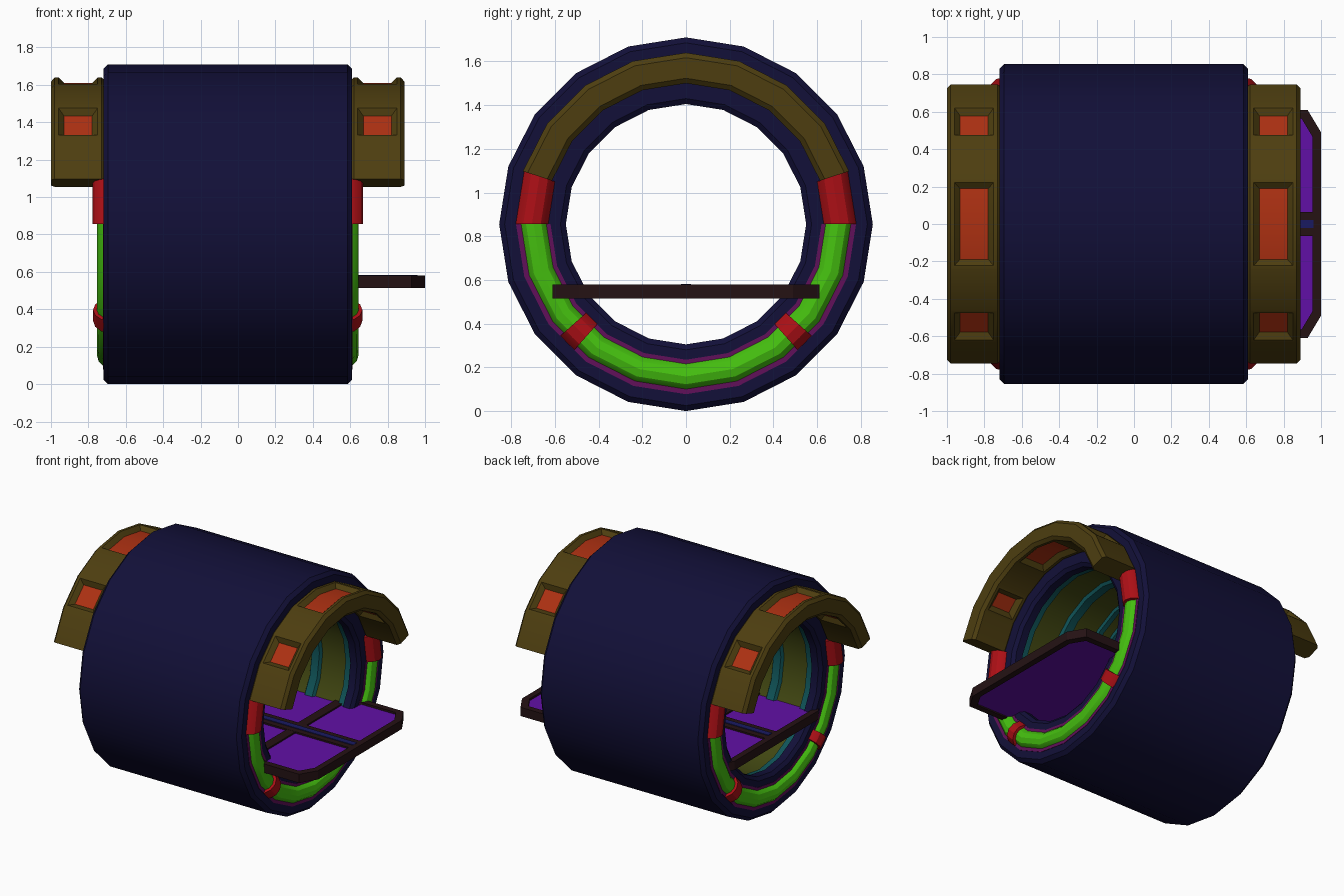
import bpy, bmesh
from math import sin, cos, radians, pi

if "Cube" in bpy.data.objects:
    bpy.data.objects.remove(bpy.data.objects["Cube"])

CX, CZ, STEP = -0.055, 0.855, 18   # ring axis position, 20-sided rings


def mat(name, rgb):
    m = bpy.data.materials.new(name)
    m.diffuse_color = (*rgb, 1)
    m.use_nodes = True
    m.node_tree.nodes["Principled BSDF"].inputs["Base Color"].default_value = m.diffuse_color
    return m


NAVY = mat("navy", (0.006, 0.005, 0.04))
BROWN = mat("brown", (0.075, 0.048, 0.005))
ORANGE = mat("orange", (0.42, 0.03, 0.006))
RED = mat("red", (0.42, 0.005, 0.008))
GREEN = mat("green", (0.06, 0.53, 0.005))
MAGENTA = mat("magenta", (0.12, 0.005, 0.1))
PURPLE = mat("purple", (0.12, 0.005, 0.38))
DARK = mat("dark", (0.018, 0.006, 0.007))
TEAL = mat("teal", (0.005, 0.09, 0.1))
OLIVE = mat("olive", (0.055, 0.065, 0.006))
BLUE = mat("blue", (0.01, 0.01, 0.12))


def finish(bm, name, mats, loc=(0, 0, 0), mirror=False):
    me = bpy.data.meshes.new(name)
    bm.to_mesh(me)
    bm.free()
    ob = bpy.data.objects.new(name, me)
    ob.location = loc
    bpy.context.collection.objects.link(ob)
    for m in mats:
        me.materials.append(m)
    if mirror:
        ob.modifiers.new("mirror", 'MIRROR')
    bpy.ops.object.select_all(action='DESELECT')
    ob.select_set(True)
    bpy.context.view_layer.objects.active = ob
    bpy.ops.object.shade_smooth_by_angle(angle=radians(30))
    return ob


def sweep(profile, angles, closed=False):
    """Sweep a closed (x, radius) profile round the x axis, 0 degrees = up."""
    bm = bmesh.new()
    rows = [[bm.verts.new((x, r * sin(radians(a)), r * cos(radians(a))))
             for x, r in profile] for a in angles]
    n, k = len(profile), len(rows)
    strips = {}
    for i in range(k if closed else k - 1):
        p, q = rows[i], rows[(i + 1) % k]
        for j in range(n):
            m = (j + 1) % n
            strips[i, j] = bm.faces.new((p[j], p[m], q[m], q[j]))
    if not closed:
        bm.faces.new(rows[0])
        bm.faces.new(rows[-1])
    bmesh.ops.recalc_face_normals(bm, faces=bm.faces)
    return bm, strips


def ring(name, profile, m, angles=None, mirror=True):
    closed = angles is None
    bm, _ = sweep(profile, angles or range(0, 360, STEP), closed)
    return finish(bm, name, [m], (CX, 0, CZ), mirror)


def circle(x, r, rad, n=12):
    return [(x + rad * cos(2 * pi * i / n), r + rad * sin(2 * pi * i / n)) for i in range(n)]


def band(x, half, r0, r1):
    return [(x - half, r0), (x + half, r0), (x + half, r1), (x - half, r1)]


# main barrel, with rolled end lips
end = [(0.64, 0.855), (0.665, 0.83), (0.665, 0.575), (0.645, 0.55), (0.59, 0.55), (0.57, 0.6)]
ring("barrel", end + [(-x, r) for x, r in reversed(end)], NAVY, mirror=False)

# inner lining and ribs
ring("lining", band(0, 0.59, 0.58, 0.61), OLIVE, mirror=False)
for i, (x, half) in enumerate([(0.565, 0.035), (0.3, 0.05), (0.06, 0.03)]):
    ring(f"lining_rib_{i}", [(x - half, 0.59), (x - half * 0.6, 0.56),
                             (x + half * 0.6, 0.56), (x + half, 0.59)], TEAL)

# arched hoods with recessed windows inside and out
hood = [(0.655, 0.765), (0.675, 0.785), (0.925, 0.785), (0.945, 0.762),
        (0.945, 0.668), (0.925, 0.645), (0.675, 0.645), (0.655, 0.665)]
bm, strips = sweep(hood, range(-72, 73, STEP))
for j in (1, 5):
    for segs in ([3, 4], [1], [6]):
        faces = [strips[s, j] for s in segs]
        bmesh.ops.inset_region(bm, faces=faces, thickness=0.02, depth=0, use_even_offset=True)
        bmesh.ops.inset_region(bm, faces=faces, thickness=0.03, depth=-0.03, use_even_offset=True)
        for f in faces:
            f.material_index = 1
finish(bm, "hood", [BROWN, ORANGE], (CX, 0, CZ), True)

# glowing lower tubes, backing strip, end sockets and clamps
ring("light_tube", circle(0.63, 0.697, 0.07), GREEN, range(90, 271, STEP))
ring("tube_backing", band(0.66, 0.008, 0.62, 0.778), MAGENTA, range(90, 271, STEP))
for side, s in (("right", 1), ("left", -1)):
    ring(f"tube_socket_{side}", circle(0.643, 0.705, 0.08), RED, [s * 72, s * 90])
    ring(f"tube_clamp_{side}", circle(0.632, 0.69, 0.088), RED,
         [s * 131.6, s * 135, s * 138.4])


# shelf outline: rectangle with cut corners
X0, X1, HY = -0.74, 1.0, 0.61


def outline(inset, cut):
    a, b, h = X0 + inset, X1 - inset, HY - inset
    c, d = cut * 0.6, cut
    return [(a + c, -h), (b - c, -h), (b, -h + d), (b, h - d),
            (b - c, h), (a + c, h), (a, h - d), (a, -h + d)]


def prism(name, pts, z0, z1, m):
    bm = bmesh.new()
    lo = [bm.verts.new((x, y, z0)) for x, y in pts]
    hi = [bm.verts.new((x, y, z1)) for x, y in pts]
    n = len(pts)
    for i in range(n):
        bm.faces.new((lo[i], lo[(i + 1) % n], hi[(i + 1) % n], hi[i]))
    bm.faces.new(lo)
    bm.faces.new(hi)
    bmesh.ops.recalc_face_normals(bm, faces=bm.faces)
    return finish(bm, name, [m])


def bar(name, xa, xb, ya, yb, z0, z1, m):
    return prism(name, [(xa, ya), (xb, ya), (xb, yb), (xa, yb)], z0, z1, m)


# shelf rim
bm = bmesh.new()
out, inn = outline(0, 0.12), outline(0.045, 0.1)
loops = [[bm.verts.new((x, y, z)) for x, y in pts]
         for pts, z in ((out, 0.515), (out, 0.58), (inn, 0.58), (inn, 0.515))]
for i in range(4):
    p, q = loops[i], loops[(i + 1) % 4]
    for k in range(8):
        m = (k + 1) % 8
        bm.faces.new((p[k], p[m], q[m], q[k]))
bmesh.ops.recalc_face_normals(bm, faces=bm.faces)
finish(bm, "shelf_rim", [DARK])

# shelf panel, dividers and centre strip
prism("shelf_panel", outline(0.04, 0.1), 0.525, 0.565, PURPLE)
bar("shelf_spine", X0 + 0.03, X1 - 0.03, -0.065, 0.065, 0.54, 0.577, DARK)
bar("shelf_spine_strip", X0 + 0.05, X1 - 0.04, -0.022, 0.022, 0.55, 0.582, BLUE)
for i, x in enumerate((0.48, -0.22)):
    bar(f"shelf_divider_{i}", x - 0.035, x + 0.035, -0.59, 0.59, 0.54, 0.576, DARK)
